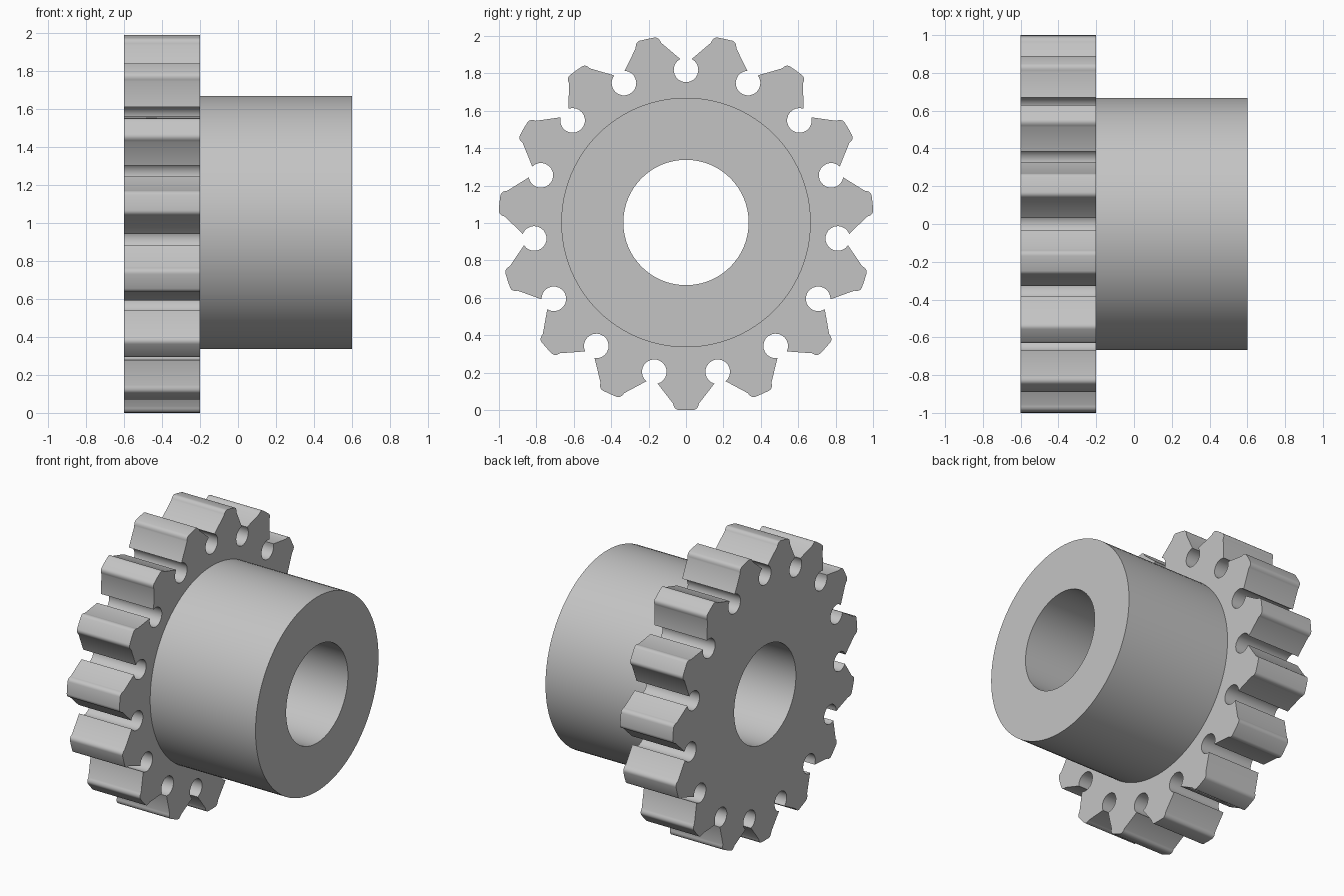
import bpy, bmesh
from math import sin, cos, pi, hypot, atan2, asin, radians
from mathutils import Vector

cube = bpy.data.objects.get("Cube")
if cube:
    bpy.data.objects.remove(cube, do_unlink=True)

TEETH = 15
CENTRE_Z = 1.003
TIP_R, ROOT_R, FILLET_R = 1.003, 0.75, 0.066
HUB_R, BORE_R = 0.667, 0.335
X_BACK, X_STEP, X_END = -0.6, -0.2, 0.6


def spin(point, angle):
    """Turn a (sideways, outward) point around the axle."""
    s, o = point
    return (s * cos(angle) + o * sin(angle), o * cos(angle) - s * sin(angle))


def circle(radius, count=96):
    return [spin((0, radius), 2 * pi * i / count) for i in range(count)]


def half_tooth():
    """Profile from the middle of a tip to the middle of the next valley."""
    half_pitch = pi / TEETH
    flank_top, corner, land = (0.069, 0.968), (0.064, 1.0), (0.04, 1.002)
    points = [(0, TIP_R)]
    # rounded tip corner
    for i in range(7):
        t = i / 6
        points.append(tuple((1 - t) ** 2 * a + 2 * t * (1 - t) * b + t * t * c
                            for a, b, c in zip(land, corner, flank_top)))
    # straight flank running tangent into the round valley
    fillet_mid = ROOT_R + FILLET_R
    s, o = spin(flank_top, -half_pitch)
    dx, dz = s, o - fillet_mid
    lean = atan2(-dx, dz) + asin(FILLET_R / hypot(dx, dz))
    start = -pi / 2 + lean
    for i in range(10):
        a = start * (1 - i / 9) - pi * i / 9
        p = (FILLET_R * sin(a), fillet_mid + FILLET_R * cos(a))
        points.append(spin(p, half_pitch))
    return points


def gear_outline():
    half = half_tooth()
    tooth = [(-s, o) for s, o in half[:0:-1]] + half[:-1]
    # one tooth points straight down
    return [spin(p, pi + 2 * pi * k / TEETH) for k in range(TEETH) for p in tooth]


bm = bmesh.new()


def ring(outline, x):
    verts = [bm.verts.new((x, s, CENTRE_Z + o)) for s, o in outline]
    return verts


def wall(a, b):
    for i in range(len(a)):
        j = (i + 1) % len(a)
        bm.faces.new((a[i], a[j], b[j], b[i]))


def cap(outer, inner, direction):
    edges = []
    for loop in (outer, inner):
        for i, v in enumerate(loop):
            w = loop[(i + 1) % len(loop)]
            edges.append(bm.edges.get((v, w)) or bm.edges.new((v, w)))
    bmesh.ops.triangle_fill(bm, edges=edges, use_beauty=True,
                            normal=Vector((direction, 0, 0)))


# toothed wheel
teeth = gear_outline()
teeth_back, teeth_front = ring(teeth, X_BACK), ring(teeth, X_STEP)
wall(teeth_back, teeth_front)

# hub
hub_start, hub_end = ring(circle(HUB_R), X_STEP), ring(circle(HUB_R), X_END)
wall(hub_start, hub_end)

# bore through the whole length
bore_back, bore_end = ring(circle(BORE_R), X_BACK), ring(circle(BORE_R), X_END)
wall(bore_back, bore_end)

# flat faces
cap(teeth_back, bore_back, -1)
cap(teeth_front, hub_start, 1)
cap(hub_end, bore_end, 1)
bmesh.ops.recalc_face_normals(bm, faces=bm.faces)

mesh = bpy.data.meshes.new("hubbed_gear")
bm.to_mesh(mesh)
bm.free()
gear = bpy.data.objects.new("hubbed_gear", mesh)
bpy.context.collection.objects.link(gear)

# plain grey metal
grey = bpy.data.materials.new("light_grey")
grey.use_nodes = True
colour = (0.55, 0.55, 0.55, 1)
grey.diffuse_color = colour
grey.node_tree.nodes["Principled BSDF"].inputs["Base Color"].default_value = colour
mesh.materials.append(grey)

bpy.ops.object.select_all(action="DESELECT")
gear.select_set(True)
bpy.context.view_layer.objects.active = gear
bpy.ops.object.shade_smooth_by_angle(angle=radians(30))
